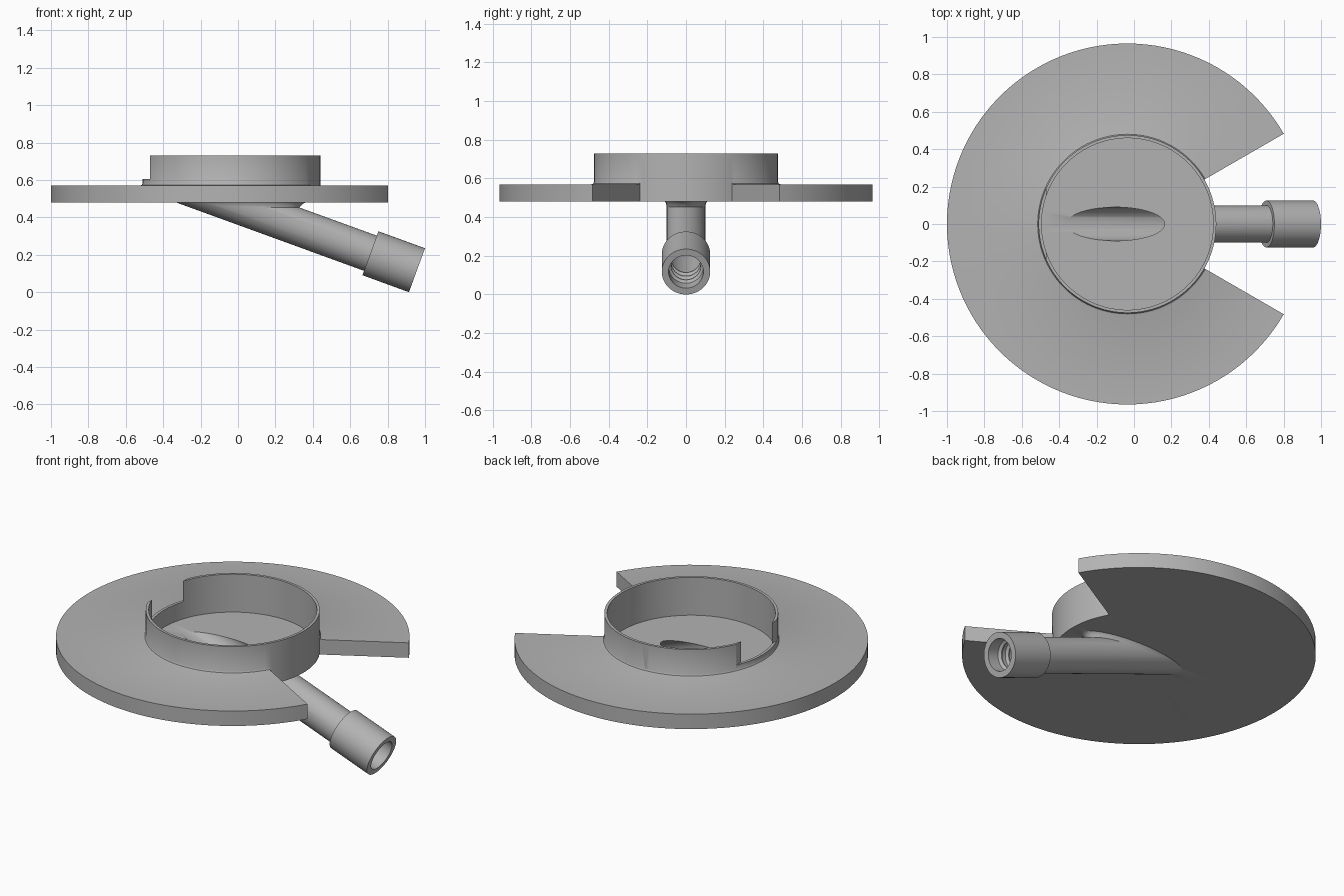
import bpy, bmesh, math
from mathutils import Matrix

if "Cube" in bpy.data.objects:
    bpy.data.objects.remove(bpy.data.objects["Cube"])

CX = -0.035                       # disc centre
TILT = math.radians(110)          # spout axis, 20 degrees below horizontal
SPOUT = Matrix.Translation((0.957, 0, 0.1175)) @ Matrix.Rotation(TILT, 4, 'Y')
DISC = Matrix.Translation((CX, 0, 0))

grey = bpy.data.materials.new("light grey")
grey.diffuse_color = (0.45, 0.45, 0.45, 1)
grey.use_nodes = True
grey.node_tree.nodes["Principled BSDF"].inputs["Base Color"].default_value = grey.diffuse_color


def add_object(name, bm, matrix):
    bmesh.ops.recalc_face_normals(bm, faces=bm.faces)
    mesh = bpy.data.meshes.new(name)
    bm.to_mesh(mesh)
    bm.free()
    mesh.transform(matrix)
    mesh.materials.append(grey)
    ob = bpy.data.objects.new(name, mesh)
    bpy.context.collection.objects.link(ob)
    return ob


def lathe(name, profile, matrix, segs=120, start=0, sweep=360):
    """Spin a closed (radius, height) outline around z."""
    bm = bmesh.new()
    full = sweep == 360
    rings = []
    for i in range(segs if full else segs + 1):
        a = math.radians(start + sweep * i / segs)
        rings.append([bm.verts.new((r * math.cos(a), r * math.sin(a), z))
                      for r, z in profile])
    n = len(profile)
    for i in range(segs):
        a, b = rings[i], rings[(i + 1) % len(rings)]
        for j in range(n):
            k = (j + 1) % n
            if profile[j][0] == 0 and profile[k][0] == 0:
                continue
            bm.faces.new((a[j], a[k], b[k], b[j]))
    if not full:
        bm.faces.new(rings[0])
        bm.faces.new(rings[-1])
    bmesh.ops.remove_doubles(bm, verts=bm.verts, dist=1e-6)
    bmesh.ops.dissolve_degenerate(bm, edges=bm.edges, dist=1e-6)
    return add_object(name, bm, matrix)


def combine(target, tool, operation):
    mod = target.modifiers.new(tool.name, 'BOOLEAN')
    mod.operation, mod.solver, mod.object = operation, 'EXACT', tool
    bpy.context.view_layer.objects.active = target
    bpy.ops.object.modifier_apply(modifier=mod.name)
    bpy.data.objects.remove(tool)


# cup, solid at first
body = lathe("flanged_cup_with_spout",
             [(0, 0.48), (0.475, 0.48), (0.475, 0.73), (0, 0.73)], DISC)

# flange with a 60 degree gap and a small fillet against the cup
flange = lathe("flange", [(0.465, 0.48), (0.965, 0.48), (0.965, 0.57), (0.488, 0.57),
                          (0.48, 0.573), (0.4745, 0.583), (0.465, 0.583)],
               DISC, segs=100, start=30, sweep=300)

# spout tube with end collar
spout = lathe("spout", [(0, -1.4), (0.1, -1.4), (0.1, -0.265), (0.125, -0.265),
                        (0.125, 0), (0, 0)], SPOUT, segs=64)

# flare where the spout meets the underside: (height, left x, right x, half width)
bm = bmesh.new()
rows = []
for z, left, right, half in [(0.452, -0.252, 0.328, 0.099), (0.463, -0.285, 0.338, 0.1015),
                             (0.473, -0.312, 0.348, 0.104), (0.48, -0.333, 0.362, 0.108),
                             (0.49, -0.333, 0.362, 0.108)]:
    rows.append([bm.verts.new(((left + right) / 2 + (right - left) / 2 * math.cos(a),
                               half * math.sin(a), z))
                 for a in (math.tau * i / 64 for i in range(64))])
for lo, hi in zip(rows, rows[1:]):
    for i in range(64):
        k = (i + 1) % 64
        bm.faces.new((lo[i], lo[k], hi[k], hi[i]))
bm.faces.new(rows[0])
bm.faces.new(rows[-1])
flare = add_object("flare", bm, Matrix.Identity(4))

for part in (flange, spout, flare):
    combine(body, part, 'UNION')

# hollow of the cup
combine(body, lathe("cup_hollow", [(0, 0.502), (0.459, 0.502), (0.459, 1), (0, 1)], DISC),
        'DIFFERENCE')

# bore through the spout, with thread ridges inside the collar
bore = [(0, -1.4), (0.09, -1.4)]
for t in (-0.2, -0.145, -0.09):
    bore += [(0.09, t - 0.016), (0.076, t - 0.004), (0.076, t + 0.004), (0.09, t + 0.016)]
bore += [(0.09, 0.05), (0, 0.05)]
combine(body, lathe("bore", bore, SPOUT, segs=64), 'DIFFERENCE')

# notch in the rim opposite the spout
bm = bmesh.new()
bmesh.ops.create_cube(bm, size=1)
notch = add_object("notch", bm, Matrix.Translation((-0.57, 0, 0.805))
                   @ Matrix.Diagonal((0.2, 0.6, 0.4, 1)))
combine(body, notch, 'DIFFERENCE')

# smooth round walls, sharp rims
bpy.ops.object.select_all(action='DESELECT')
body.select_set(True)
bpy.context.view_layer.objects.active = body
bpy.ops.object.shade_smooth_by_angle(angle=math.radians(30))
